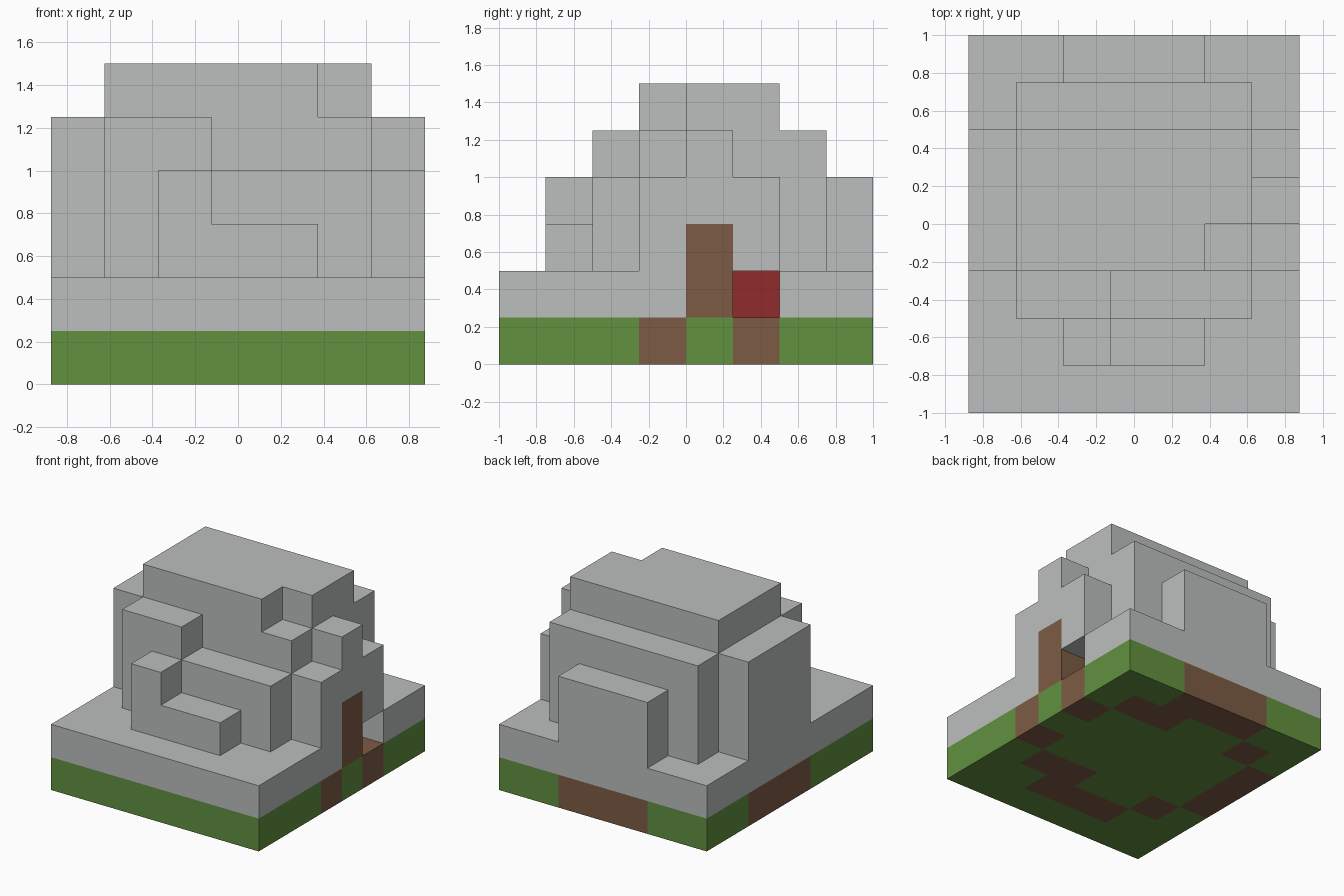
import bpy, bmesh

cube = bpy.data.objects.get("Cube")
if cube:
    bpy.data.objects.remove(cube, do_unlink=True)

UNIT = 0.25
NX, NY = 7, 8


def material(name, rgb):
    m = bpy.data.materials.new(name)
    m.use_nodes = True
    m.diffuse_color = (*rgb, 1)
    m.node_tree.nodes["Principled BSDF"].inputs["Base Color"].default_value = (*rgb, 1)
    return m


STONE = material("stone grey", (0.50, 0.52, 0.515))
GRASS = material("grass green", (0.122, 0.283, 0.051))
EARTH = material("earth brown", (0.202, 0.105, 0.058))
RED = material("dark red", (0.279, 0.024, 0.024))


def add_object(name, bm, *mats):
    mesh = bpy.data.meshes.new(name)
    bm.to_mesh(mesh)
    bm.free()
    for m in mats:
        mesh.materials.append(m)
    ob = bpy.data.objects.new(name, mesh)
    bpy.context.collection.objects.link(ob)
    return ob


def block(name, xs, ys, zs, mat=STONE):
    """Box spanning whole grid cells, given as (start, end) per axis."""
    bm = bmesh.new()
    bmesh.ops.create_cube(bm, size=1)
    for v in bm.verts:
        v.co = ((xs[v.co.x > 0] - NX / 2) * UNIT,
                (ys[v.co.y > 0] - NY / 2) * UNIT,
                zs[v.co.z > 0] * UNIT)
    return add_object(name, bm, mat)


# Ground layer: rows run from back to front, # marks earth
GROUND = ["..###..",
          ".#..##.",
          "#.....#",
          "#......",
          "#.....#",
          ".#..##.",
          "..###..",
          "......."]

bm = bmesh.new()
bmesh.ops.create_grid(bm, x_segments=NX, y_segments=NY, size=1)
for v in bm.verts:
    v.co.x *= NX * UNIT / 2
    v.co.y *= NY * UNIT / 2
top = bmesh.ops.extrude_face_region(bm, geom=bm.faces[:], use_keep_orig=True)
for v in top["geom"]:
    if isinstance(v, bmesh.types.BMVert):
        v.co.z = UNIT
bmesh.ops.recalc_face_normals(bm, faces=bm.faces[:])
for f in bm.faces:
    p = f.calc_center_median() - f.normal * UNIT / 2
    col = int(p.x / UNIT + NX / 2)
    row = int(NY / 2 - p.y / UNIT)
    f.material_index = int(GROUND[row][col] == "#")
add_object("ground", bm, GRASS, EARTH)

# Stone slab, leaving room for the doorway and the window
block("slab_front", (0, 7), (0, 4), (1, 2))
block("slab_middle", (0, 5), (4, 6), (1, 2))
block("slab_behind_door", (5, 6), (4, 5), (1, 2))
block("slab_back", (0, 7), (6, 8), (1, 2))

# Main mound
block("mound_core", (1, 6), (4, 6), (2, 6))
block("mound_front", (1, 5), (3, 4), (2, 6))
block("mound_notch", (5, 6), (3, 4), (2, 5))
block("left_shoulder", (0, 1), (3, 6), (2, 5))

# Back steps
block("back_tier", (1, 6), (6, 7), (2, 5))
block("back_step", (2, 5), (7, 8), (2, 4))

# Front steps
block("front_tier_high", (1, 3), (2, 3), (2, 5))
block("front_tier_low", (3, 6), (2, 3), (2, 4))
block("front_step_high", (2, 3), (1, 2), (2, 4))
block("front_step_low", (3, 5), (1, 2), (2, 3))

# Entrance side
block("entrance_pillar", (6, 7), (3, 4), (2, 4))
block("door", (6, 7), (4, 5), (1, 3), EARTH)
block("door_lintel", (6, 7), (4, 5), (3, 5))
block("overhang", (6, 7), (5, 6), (2, 4))
block("red_block", (5, 6), (5, 6), (1, 2), RED)
